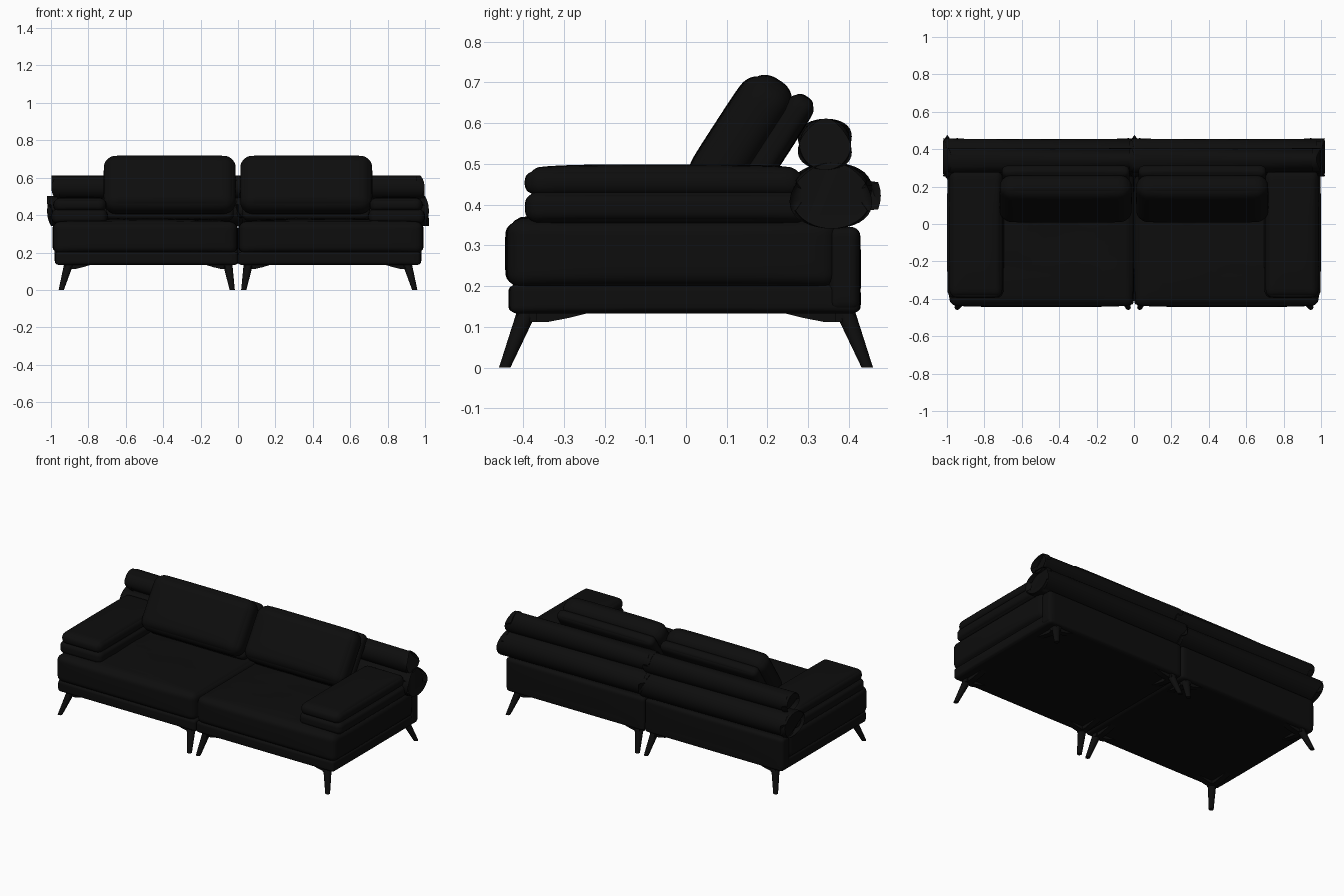
import bpy, bmesh, math
from mathutils import Vector, Matrix, noise

cube = bpy.data.objects.get("Cube")
if cube:
    bpy.data.objects.remove(cube)

leather = bpy.data.materials.new("black_leather")
leather.use_nodes = True
BLACK = (0.004, 0.004, 0.004, 1)
leather.diffuse_color = BLACK
leather.node_tree.nodes["Principled BSDF"].inputs["Base Color"].default_value = BLACK


def finish(name, bm, angle=45):
    bmesh.ops.recalc_face_normals(bm, faces=bm.faces)
    mesh = bpy.data.meshes.new(name)
    bm.to_mesh(mesh)
    bm.free()
    obj = bpy.data.objects.new(name, mesh)
    bpy.context.collection.objects.link(obj)
    mesh.materials.append(leather)
    bpy.ops.object.select_all(action='DESELECT')
    obj.select_set(True)
    bpy.context.view_layer.objects.active = obj
    bpy.ops.object.shade_smooth_by_angle(angle=math.radians(angle))
    return obj


def cushion(name, lo, hi, radius, puff=(0, 0, 0), tilt=0, crease=0):
    """Rounded box between two corners, with bulging faces and optional soft creases."""
    lo, hi = Vector(lo), Vector(hi)
    mid, half = (lo + hi) / 2, (hi - lo) / 2
    bm = bmesh.new()
    bmesh.ops.create_cube(bm, size=2)
    bmesh.ops.subdivide_edges(bm, edges=bm.edges, cuts=23, use_grid_fill=True)
    spin = Matrix.Rotation(tilt, 3, 'X')
    for v in bm.verts:
        # crowd the grid toward the edges so the rounding stays smooth
        t = Vector([math.sin(c * math.pi / 2) for c in v.co])
        p = Vector([t[i] * half[i] for i in range(3)])
        core = Vector([max(-(half[i] - min(radius, half[i])),
                           min(half[i] - min(radius, half[i]), p[i])) for i in range(3)])
        off = p - core
        if off.length > 0:
            p = core + off.normalized() * min(radius, min(half))
        for i in range(3):
            j, k = (i + 1) % 3, (i + 2) % 3
            p[i] += t[i] * puff[i] * (1 - t[j] ** 4) * (1 - t[k] ** 4)
        if crease:
            n = noise.noise(Vector((p.x * 7, p.y * 16, p.z * 8 + mid.x)))
            p.z += crease * n * (1 - t.x ** 2) * (1 - t.y ** 2)
        v.co = spin @ p + mid
    return finish(name, bm)


def bolster(name, x0, x1, y, z, ry, rz):
    """Horizontal roll with softly rounded ends."""
    bm = bmesh.new()
    bmesh.ops.create_cone(bm, cap_ends=True, segments=40, radius1=1, radius2=1, depth=1)
    for v in bm.verts:
        v.co = Vector(((x0 + x1) / 2 + v.co.z * (x1 - x0), y + v.co.y * ry, z + v.co.x * rz))
    rims = [e for e in bm.edges if abs(e.verts[0].co.x - e.verts[1].co.x) < 1e-5]
    bmesh.ops.bevel(bm, geom=rims, offset=0.022, segments=4, profile=0.5, affect='EDGES')
    return finish(name, bm, 50)


def leg(name, top, foot):
    """Tapered round leg, slanted but cut level at the floor."""
    bm = bmesh.new()
    bmesh.ops.create_cone(bm, cap_ends=True, segments=20, radius1=0.014, radius2=0.025, depth=1)
    top, foot = Vector(top), Vector(foot)
    for v in bm.verts:
        flat = Vector((v.co.x, v.co.y, 0))
        v.co = foot.lerp(top, v.co.z + 0.5) + flat
    return finish(name, bm)


def bracket(name, corner, along):
    """Thin wing tapering away from the leg under the frame."""
    bm = bmesh.new()
    corner, along = Vector(corner), Vector(along)
    side = Vector((-along.y, along.x, 0)).normalized() * 0.018
    profile = [(-0.2, 0.135), (-0.2, 0.112), (0.3, 0.112), (0.65, 0.122), (1, 0.135)]
    rings = [[bm.verts.new(corner + along * t + side * s + Vector((0, 0, z)))
              for t, z in profile] for s in (-1, 1)]
    bm.faces.new(rings[0])
    bm.faces.new(rings[1])
    for i in range(len(profile)):
        j = (i + 1) % len(profile)
        bm.faces.new((rings[0][i], rings[0][j], rings[1][j], rings[1][i]))
    return finish(name, bm, 30)


for s, side in ((1, "left"), (-1, "right")):
    def soft(part, x, y, z, radius, **kw):
        a, b = sorted((s * x[0], s * x[1]))
        return cushion(f"{side}_{part}", (a, y[0], z[0]), (b, y[1], z[1]), radius, **kw)

    # frame, back panel and seat
    soft("base_frame", (0.002, 0.975), (-0.432, 0.425), (0.133, 0.205), 0.016, puff=(0.004, 0.004, 0))
    soft("back_panel", (0.002, 0.98), (0.35, 0.426), (0.14, 0.345), 0.02, puff=(0.002, 0.003, 0))
    soft("seat_cushion", (0.008, 0.985), (-0.436, 0.37), (0.195, 0.365), 0.035,
         puff=(0.008, 0.008, 0.015), crease=0.008)

    # two-layer armrest
    soft("lower_arm_pad", (0.7, 0.995), (-0.392, 0.3), (0.355, 0.432), 0.03, puff=(0.004, 0.003, 0.004))
    soft("upper_arm_pad", (0.705, 0.985), (-0.39, 0.285), (0.418, 0.49), 0.034, puff=(0.003, 0.006, 0.009))

    # back rolls
    bolster(f"{side}_lower_back_roll", *sorted((s * 0.003, s * 0.998)), 0.357, 0.422, 0.099, 0.081)
    bolster(f"{side}_upper_back_roll", *sorted((s * 0.003, s * 0.975)), 0.342, 0.548, 0.063, 0.063)

    # leaning back pillow with its rear panel
    lean = -math.radians(33)
    soft("back_pillow", (0.015, 0.715), (0.069, 0.203), (0.382, 0.718), 0.06,
         puff=(0.003, 0.008, 0.003), tilt=lean)
    for ob in [bpy.context.object]:
        # settle the pillow onto the seat
        ob.location = (0, 0.0, 0.012)
    soft("pillow_rear_panel", (0.025, 0.705), (0.17, 0.236), (0.35, 0.69), 0.028,
         puff=(0.002, 0.004, 0.003), tilt=lean)

    # splayed legs with brackets
    for f, end in ((-1, "front"), (1, "back")):
        for where, top_x, foot_x, wing in (("outer", 0.905, 0.945, -1), ("inner", 0.055, 0.031, 1)):
            name = f"{side}_{end}_{where}"
            leg(f"{name}_leg", (s * top_x, f * 0.39, 0.138), (s * foot_x, f * 0.445, 0))
            bracket(f"{name}_cross_bracket", (s * top_x, f * 0.385, 0), (s * wing * 0.12, 0, 0))
            bracket(f"{name}_side_bracket", (s * top_x, f * 0.385, 0), (0, -f * 0.15, 0))
